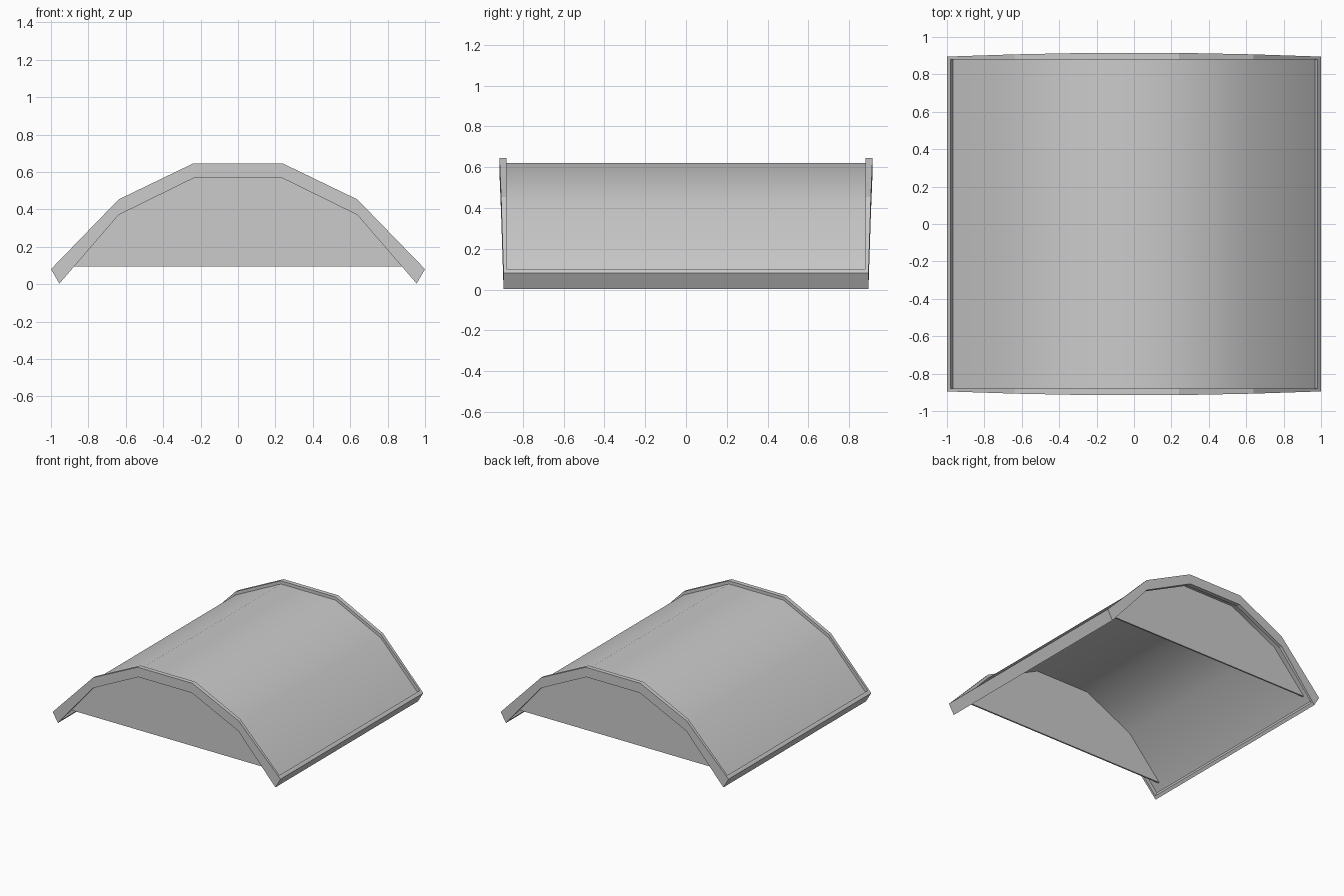
import bpy, math

if "Cube" in bpy.data.objects:
    bpy.data.objects.remove(bpy.data.objects["Cube"])

# Arch stations: outer and inner line of the frame
OUTER = [(-1, .08), (-.638, .453), (-.24, .645), (.24, .645), (.638, .453), (1, .08)]
INNER = [(-.955, .003), (-.638, .37), (-.235, .568), (.235, .568), (.638, .37), (.955, .003)]
END_Y = [.895, .907, .915, .915, .907, .895]
RIM_Y = .88
GABLE_Y = .815


def between(t):
    return [(a + (c - a) * t, b + (d - b) * t) for (a, b), (c, d) in zip(OUTER, INNER)]


def make(name, verts, faces, smooth=False):
    mesh = bpy.data.meshes.new(name)
    mesh.from_pydata(verts, [], faces)
    obj = bpy.data.objects.new(name, mesh)
    bpy.context.collection.objects.link(obj)
    bpy.ops.object.select_all(action='DESELECT')
    obj.select_set(True)
    bpy.context.view_layer.objects.active = obj
    bpy.ops.object.mode_set(mode='EDIT')
    bpy.ops.mesh.select_all(action='SELECT')
    bpy.ops.mesh.normals_make_consistent(inside=False)
    bpy.ops.object.mode_set(mode='OBJECT')
    if smooth:
        bpy.ops.object.shade_smooth_by_angle(angle=math.radians(35))
    return obj


def sweep(name, sections, smooth=False):
    """Closed solid through a row of four-sided sections."""
    verts = [v for s in sections for v in s]
    n = len(sections)
    faces = [(4*i + k, 4*i + (k+1) % 4, 4*i + 4 + (k+1) % 4, 4*i + 4 + k)
             for i in range(n - 1) for k in range(4)]
    faces += [(3, 2, 1, 0), tuple(range(4*n - 4, 4*n))]
    return make(name, verts, faces, smooth)


# Curved roof panel, recessed inside the frame
top, bottom = between(.32), between(.6)
sweep("roof_panel", [[(a, -.885, b), (a, .885, b), (c, .885, d), (c, -.885, d)]
                     for (a, b), (c, d) in zip(top, bottom)], True)

for s, side in ((-1, "front"), (1, "back")):
    # Arched end band of the frame
    sweep(side + "_arch_band",
          [[(a, s*RIM_Y, b), (a, s*y, b), (c, s*y, d), (c, s*RIM_Y, d)]
           for (a, b), (c, d), y in zip(OUTER, INNER, END_Y)])
    # Gable wall set back under the arch
    arch = between(.55)
    (x0, z0), (x1, z1) = arch[0], arch[1]
    t = (.095 - z0) / (z1 - z0)
    edge = x0 + (x1 - x0) * t
    outline = [(edge, .095)] + arch[1:-1] + [(-edge, .095)]
    n = len(outline)
    verts = [(x, s*GABLE_Y + dy, z) for dy in (-.006, .006) for x, z in outline]
    faces = [tuple(range(n)), tuple(range(2*n - 1, n - 1, -1))]
    faces += [(i, (i+1) % n, n + (i+1) % n, n + i) for i in range(n)]
    make(side + "_gable", verts, faces)

# Eave rails along both low edges
for s, side in ((-1, "left"), (1, "right")):
    rail = [(1, .08), (.98, .1006), (.939, .022), (.955, .003)]
    sweep(side + "_eave_rail", [[(s*x, y, z) for x, z in rail] for y in (-.88, .88)])
